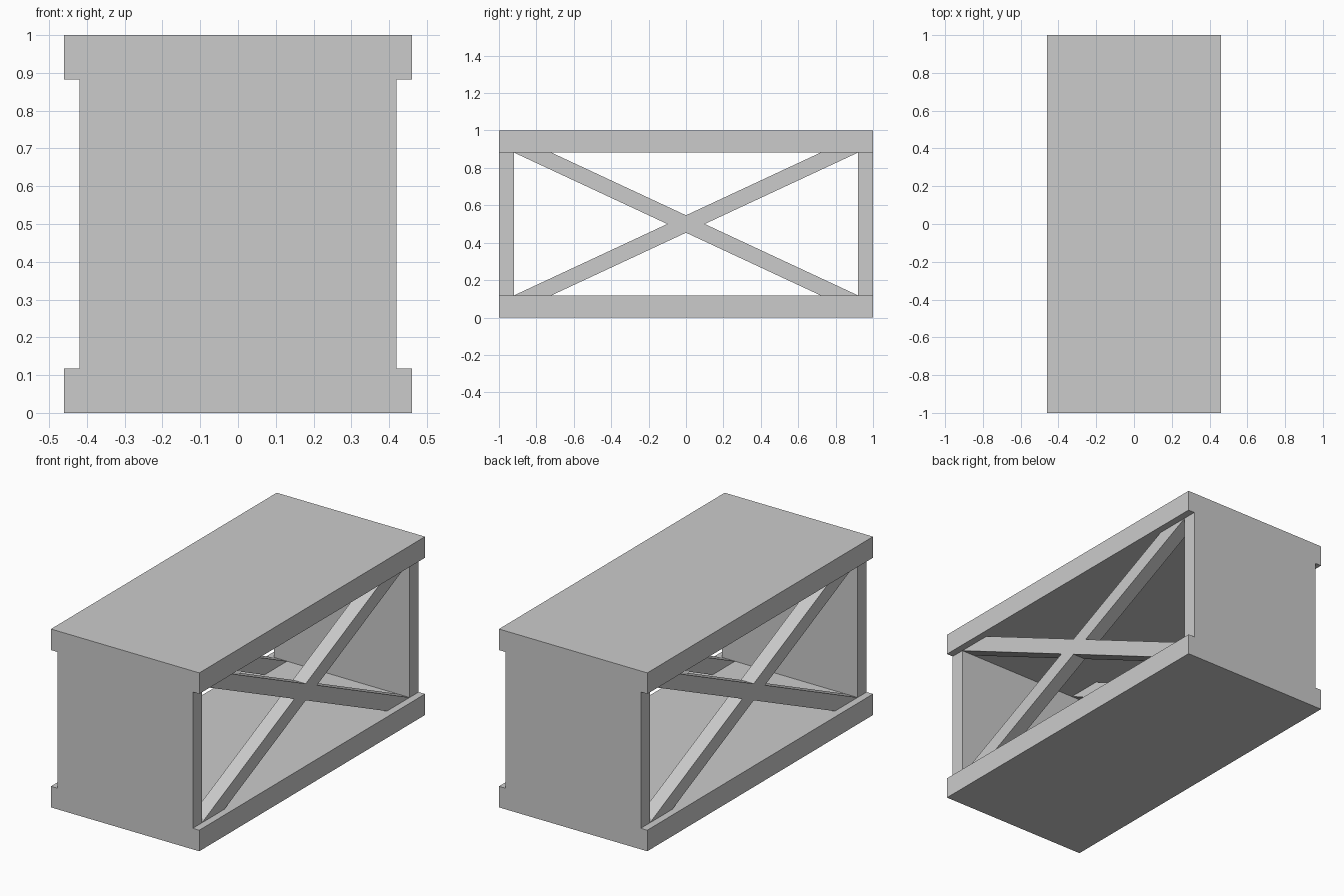
import bpy, bmesh

if "Cube" in bpy.data.objects:
    bpy.data.objects.remove(bpy.data.objects["Cube"])

RAIL = 0.118          # slab thickness
WALL = 0.08           # end panel and brace thickness
IN_X = 0.42           # half width of panels and braces
IN_Y = 1 - WALL       # inner face of the end panels


def finish(bm, name):
    bmesh.ops.recalc_face_normals(bm, faces=bm.faces)
    mesh = bpy.data.meshes.new(name)
    bm.to_mesh(mesh)
    bm.free()
    obj = bpy.data.objects.new(name, mesh)
    bpy.context.collection.objects.link(obj)
    return obj


def box(name, lo, hi):
    bm = bmesh.new()
    bmesh.ops.create_cube(bm, size=1)
    for v in bm.verts:
        v.co = [lo[i] if v.co[i] < 0 else hi[i] for i in range(3)]
    return finish(bm, name)


def cross_brace(name, x0, x1):
    # one X-shaped outline: a quarter mirrored around the crossing point
    h = 0.5 - RAIL
    slope = 2 * h / 1.64
    waist_y, waist_z = 0.1, h - 0.72 * slope
    pts = [(waist_y, 0), (IN_Y, h), (0.72, h), (0, waist_z),
           (-0.72, h), (-IN_Y, h), (-waist_y, 0), (-IN_Y, -h),
           (-0.72, -h), (0, -waist_z), (0.72, -h), (IN_Y, -h)]
    bm = bmesh.new()
    face = bm.faces.new([bm.verts.new((x0, y, z + 0.5)) for y, z in pts])
    ext = bmesh.ops.extrude_face_region(bm, geom=[face], use_keep_orig=True)
    moved = [g for g in ext["geom"] if isinstance(g, bmesh.types.BMVert)]
    bmesh.ops.translate(bm, verts=moved, vec=(x1 - x0, 0, 0))
    return finish(bm, name)


# top and bottom slabs
box("bottom_slab", (-0.46, -1, 0), (0.46, 1, RAIL))
box("top_slab", (-0.46, -1, 1 - RAIL), (0.46, 1, 1))

# solid end panels
box("front_panel", (-IN_X, -1, RAIL), (IN_X, -IN_Y, 1 - RAIL))
box("back_panel", (-IN_X, IN_Y, RAIL), (IN_X, 1, 1 - RAIL))

# X braces on the two open sides
cross_brace("right_cross_brace", IN_X - WALL, IN_X)
cross_brace("left_cross_brace", -IN_X, -IN_X + WALL)
